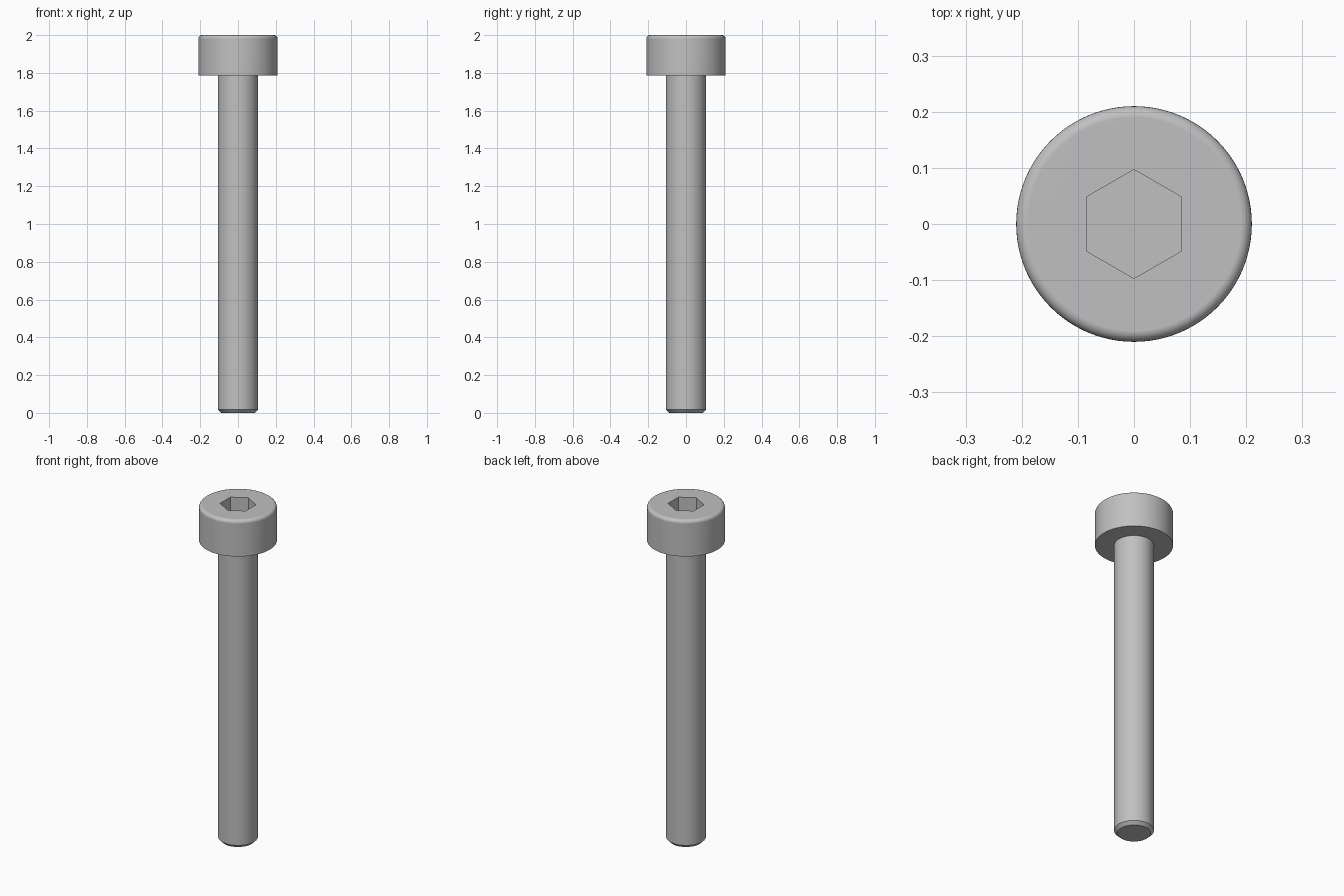
import bpy, bmesh, math

if "Cube" in bpy.data.objects:
    bpy.data.objects.remove(bpy.data.objects["Cube"])

SEGMENTS = 96
HEAD_R, HEAD_BOTTOM, TOP = 0.21, 1.785, 2.0
SHANK_R, CHAMFER = 0.107, 0.018
FILLET = 0.02
SOCKET_R, SOCKET_DEPTH = 0.097, 0.107

steel = bpy.data.materials.new("grey_steel")
steel.diffuse_color = (0.53, 0.53, 0.53, 1)
steel.use_nodes = True
steel.node_tree.nodes["Principled BSDF"].inputs["Base Color"].default_value = steel.diffuse_color

# Screw profile: chamfered tip, plain shank, head with rounded top rim
profile = [(SHANK_R - CHAMFER, 0), (SHANK_R, CHAMFER),
           (SHANK_R, HEAD_BOTTOM), (HEAD_R, HEAD_BOTTOM)]
for i in range(7):
    a = math.radians(15 * i)
    profile.append((HEAD_R - FILLET + FILLET * math.cos(a),
                    TOP - FILLET + FILLET * math.sin(a)))

# Revolve the profile into one solid, with flat caps
bm = bmesh.new()
rings = []
for r, z in profile:
    rings.append([bm.verts.new((r * math.cos(2 * math.pi * k / SEGMENTS),
                                r * math.sin(2 * math.pi * k / SEGMENTS), z))
                  for k in range(SEGMENTS)])
for low, high in zip(rings, rings[1:]):
    for k in range(SEGMENTS):
        n = (k + 1) % SEGMENTS
        bm.faces.new((low[k], low[n], high[n], high[k]))
bm.faces.new(rings[0][::-1])
bm.faces.new(rings[-1])
mesh = bpy.data.meshes.new("cap_screw")
bm.to_mesh(mesh)
bm.free()
mesh.materials.append(steel)
screw = bpy.data.objects.new("cap_screw", mesh)
bpy.context.collection.objects.link(screw)

# Hexagonal socket, corners pointing along y
bpy.ops.mesh.primitive_cylinder_add(vertices=6, radius=SOCKET_R,
                                    depth=2 * SOCKET_DEPTH, location=(0, 0, TOP))
cutter = bpy.context.object
cutter.name = "socket_cutter"
cutter.hide_render = True
cutter.data.materials.append(steel)

bpy.ops.object.select_all(action='DESELECT')
screw.select_set(True)
bpy.context.view_layer.objects.active = screw
cut = screw.modifiers.new("hex_socket", 'BOOLEAN')
cut.operation = 'DIFFERENCE'
cut.solver = 'EXACT'
cut.object = cutter
bpy.ops.object.modifier_apply(modifier=cut.name)
bpy.data.objects.remove(cutter)

# Smooth curved surfaces, crisp edges, flat caps
bpy.ops.object.shade_smooth_by_angle(angle=math.radians(30))
flat = screw.modifiers.new("flat_caps", 'WEIGHTED_NORMAL')
flat.keep_sharp = True
